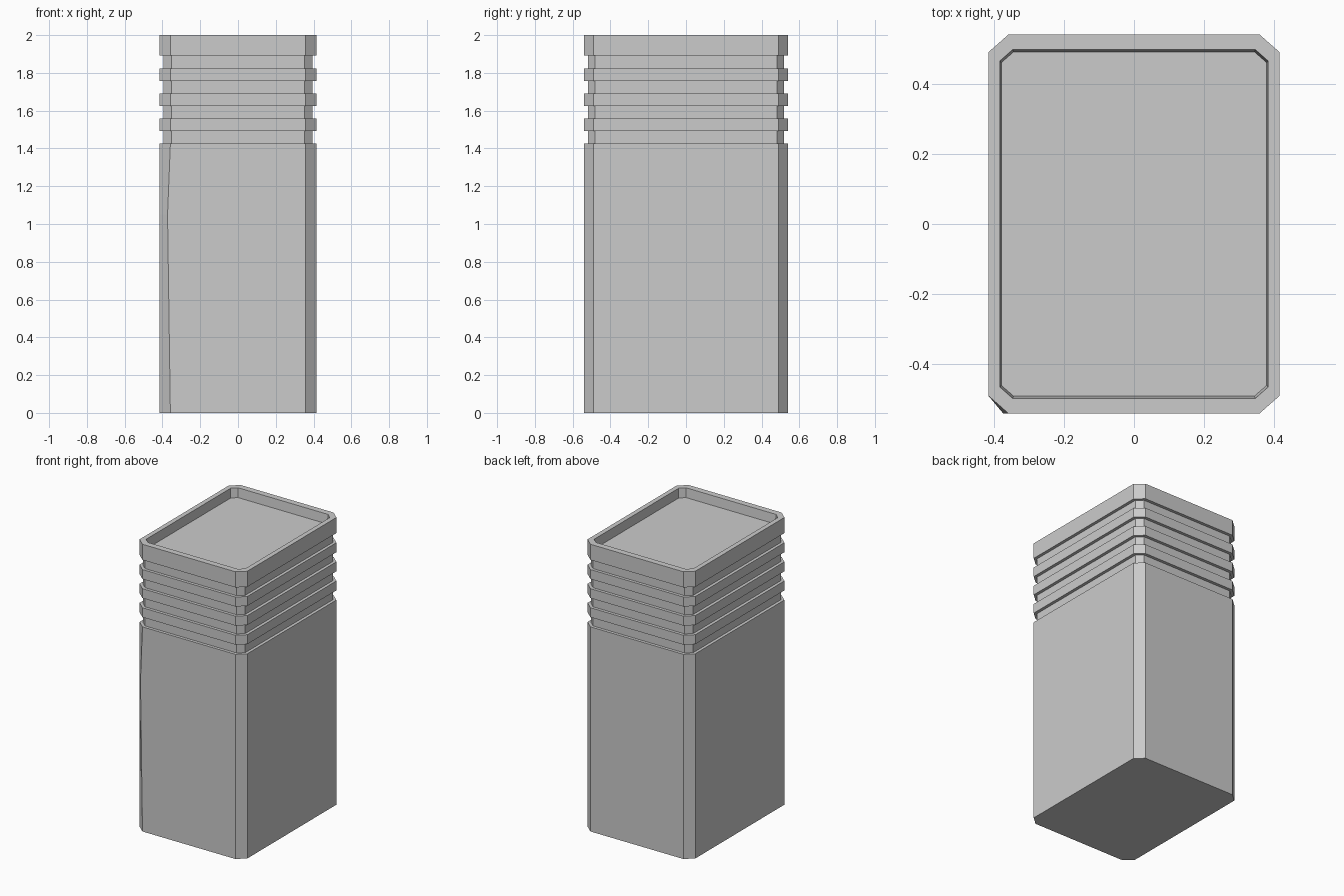
import bpy, bmesh

if "Cube" in bpy.data.objects:
    bpy.data.objects.remove(bpy.data.objects["Cube"])


def outline(hx, hy, cx, cy):
    """Chamfered rectangle, counter-clockwise, half sizes and corner cuts."""
    return [(hx, -hy + cy), (hx, hy - cy), (hx - cx, hy), (-hx + cx, hy),
            (-hx, hy - cy), (-hx, -hy + cy), (-hx + cx, -hy), (hx - cx, -hy)]


OUTER = outline(0.415, 0.54, 0.057, 0.05)
GROOVE = outline(0.394, 0.519, 0.041, 0.036)
RIM = outline(0.382, 0.497, 0.036, 0.032)
FLOOR = outline(0.378, 0.491, 0.035, 0.031)

# Body levels, with one loop for the dented corner
levels = [(OUTER, 0.0), (OUTER, 1.05), (OUTER, 1.425)]

# Four grip grooves near the top
for z in (1.425, 1.558, 1.691, 1.824):
    levels += [(GROOVE, z), (GROOVE, z + 0.067), (OUTER, z + 0.067)]
    levels.append((OUTER, z + 0.133 if z < 1.8 else 2.0))

# Raised lip and sunken lid panel
levels += [(RIM, 2.0), (FLOOR, 1.935)]

bm = bmesh.new()
rings = [[bm.verts.new((x, y, z)) for x, y in shape] for shape, z in levels]
for low, high in zip(rings, rings[1:]):
    for i in range(8):
        j = (i + 1) % 8
        bm.faces.new((low[i], low[j], high[j], high[i]))
bm.faces.new(rings[0][::-1])
bm.faces.new(rings[-1])

# Slightly bent front left corner edge
rings[1][6].co.x = -0.373

mesh = bpy.data.meshes.new("ribbed_container")
bm.to_mesh(mesh)
bm.free()
container = bpy.data.objects.new("ribbed_container", mesh)
bpy.context.collection.objects.link(container)
